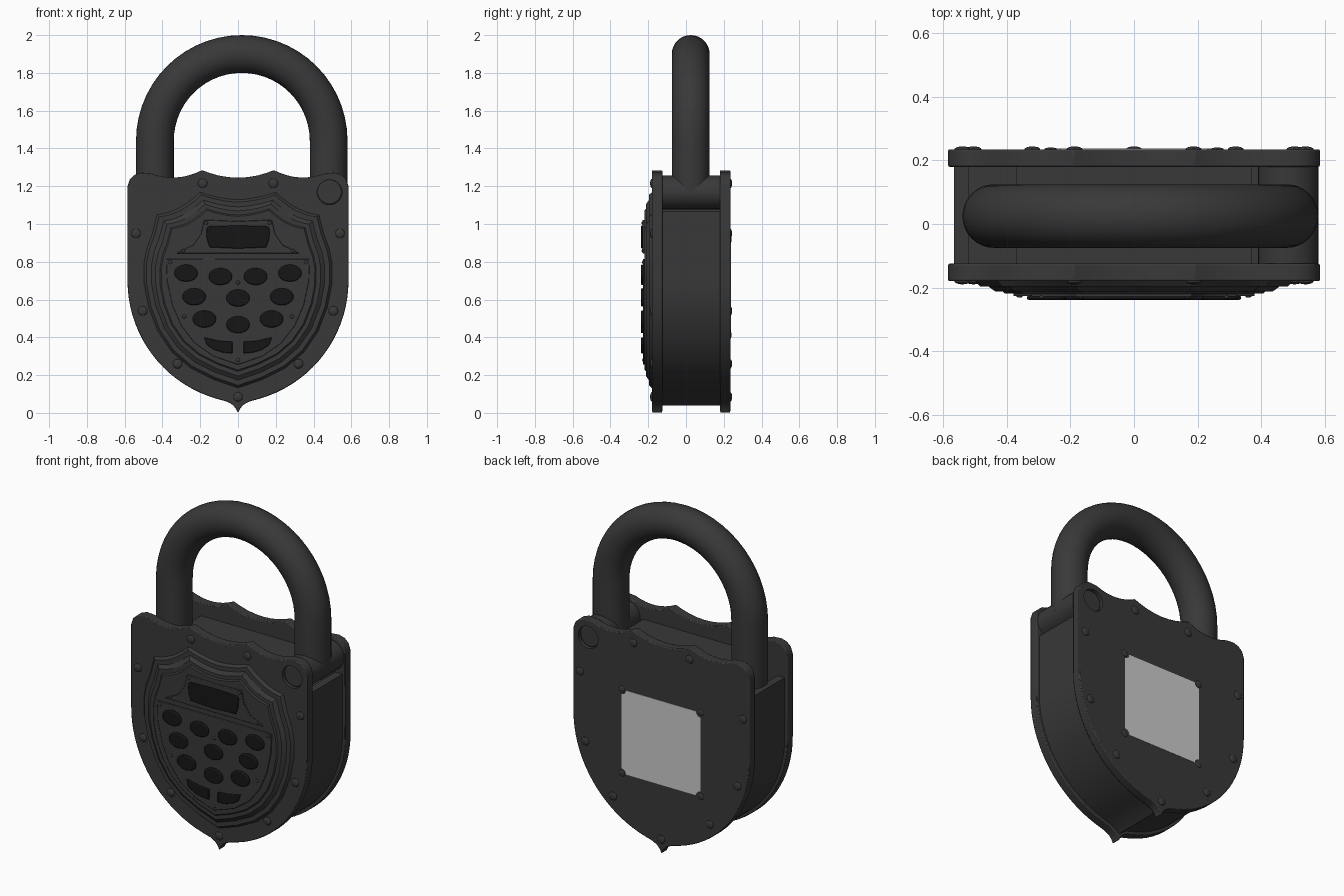
import bpy, bmesh, math
from math import sin, cos, pi, radians
from mathutils import Matrix

if "Cube" in bpy.data.objects:
    bpy.data.objects.remove(bpy.data.objects["Cube"])


def material(name, v):
    m = bpy.data.materials.new(name)
    m.diffuse_color = (v, v, v, 1)
    m.use_nodes = True
    m.node_tree.nodes["Principled BSDF"].inputs["Base Color"].default_value = m.diffuse_color
    return m


DARK = material("dark_metal", 0.04)
BLACK = material("black_plastic", 0.008)


def finish(bm, name, mat):
    bmesh.ops.recalc_face_normals(bm, faces=bm.faces)
    me = bpy.data.meshes.new(name)
    bm.to_mesh(me)
    bm.free()
    ob = bpy.data.objects.new(name, me)
    bpy.context.collection.objects.link(ob)
    if mat:
        me.materials.append(mat)
    return ob


def prism(name, pts, y0, y1, mat=DARK, bevel=0.0, front_scale=1.0, pivot=0.65):
    """Extrude an x/z outline from y0 to y1; the y1 end may be scaled for a sloped edge."""
    bm = bmesh.new()
    a = [bm.verts.new((x, y0, z)) for x, z in pts]
    b = [bm.verts.new((x * front_scale, y1, pivot + (z - pivot) * front_scale)) for x, z in pts]
    bm.faces.new(a)
    bm.faces.new(b[::-1])
    n = len(pts)
    for i in range(n):
        j = (i + 1) % n
        bm.faces.new((a[i], b[i], b[j], a[j]))
    ob = finish(bm, name, mat)
    if bevel:
        mod = ob.modifiers.new("bevel", "BEVEL")
        mod.width = bevel
        mod.segments = 2
        mod.limit_method = 'ANGLE'
        mod.angle_limit = radians(35)
    return ob


def mirrored(half):
    """Right half outline from top centre to bottom centre -> full loop."""
    return half + [(-x, z) for x, z in reversed(half) if x > 1e-5]


def ellipse(cx, cz, rx, rz, n=32):
    return [(cx + rx * cos(2 * pi * i / n), cz + rz * sin(2 * pi * i / n)) for i in range(n)]


def sag(p, q, d, n=8):
    """Curve between p and q that sags downward by d (end point excluded)."""
    return [(p[0] + (q[0] - p[0]) * i / n,
             p[1] + (q[1] - p[1]) * i / n - d * 4 * (i / n) * (1 - i / n)) for i in range(n)]


def flank(r, end, n=18):
    """Curved side running from vertical to the bottom point."""
    return [(-0.065 + r * cos(radians(end) * i / n), 0.7 - r * sin(radians(end) * i / n)) for i in range(n + 1)]


def studs(name, places, y, r, depth):
    bm = bmesh.new()
    for x, z in places:
        bmesh.ops.create_uvsphere(bm, u_segments=16, v_segments=8, radius=1,
                                  matrix=Matrix.Translation((x, y, z)) @ Matrix.Diagonal((r, depth, r, 1)))
    return finish(bm, name, DARK)


def both(pts):
    return [(s * x, z) for x, z in pts for s in ((1, -1) if x else (1,))]


# Front and back shield plates, with round hinge holes
corner = [(0.46 + 0.0, 1.268), (0.51, 1.272), (0.545, 1.262), (0.572, 1.238), (0.585, 1.2)]
plate = mirrored([(0, 1.245), (0.05, 1.248), (0.1, 1.256), (0.15, 1.27)]
                 + sag((0.19, 1.285), (0.46, 1.268), 0.03) + corner + flank(0.65, 74)
                 + [(0.06, 0.06), (0.03, 0.044), (0.012, 0.024), (0, 0)])
HINGE = (0.485, 1.168)
hole = prism("hinge_hole_cutter", ellipse(*HINGE, 0.066, 0.066), -0.4, 0.4)
hole.hide_render = True
hole.hide_viewport = True
hole.display_type = 'WIRE'
for name, y0, y1 in (("front_plate", -0.125, -0.18), ("back_plate", 0.18, 0.235)):
    p = prism(name, plate, y0, y1, bevel=0.005)
    cut = p.modifiers.new("hinge_hole", "BOOLEAN")
    cut.operation = 'DIFFERENCE'
    cut.object = hole
    cut.solver = 'EXACT'

# Body core between the plates, with slots for the shackle legs
core = mirrored([(0, 1.17), (0.37, 1.17), (0.37, 1.0), (0.52, 1.0), (0.52, 1.07), (0.567, 1.07)]
                + flank(0.632, 74) + [(0.05, 0.075), (0, 0.04)])
prism("body_core", core, -0.126, 0.181)

# Hinge barrel and recessed pin
prism("hinge_barrel", ellipse(*HINGE, 0.095, 0.09), -0.124, 0.179)
prism("hinge_pin", ellipse(*HINGE, 0.065, 0.065), -0.165, 0.22, bevel=0.008)

# Shackle: round tube swept along a U path
path = [((-0.44, 1.02), (0, 1))]
for i in range(29):
    t = pi - pi * i / 28
    path.append(((0.02 + 0.46 * cos(t), 1.44 + 0.46 * sin(t)), (sin(t), -cos(t))))
path.append(((0.48, 1.16), (0, -1)))
bm = bmesh.new()
rings = []
for (x, z), (tx, tz) in path:
    ring = []
    for k in range(32):
        a = 2 * pi * k / 32
        ring.append(bm.verts.new((x + 0.1 * cos(a) * -tz, 0.025 + 0.1 * sin(a), z + 0.1 * cos(a) * tx)))
    rings.append(ring)
for r0, r1 in zip(rings, rings[1:]):
    for k in range(32):
        bm.faces.new((r0[k], r0[(k + 1) % 32], r1[(k + 1) % 32], r1[k]))
bm.faces.new(rings[0])
bm.faces.new(rings[-1])
finish(bm, "shackle", DARK)

# Stepped shield relief on the front
shield = mirrored(sag((0, 1.13), (0.2, 1.17), 0.008, 5) + sag((0.2, 1.17), (0.43, 1.05), 0.025, 6)
                  + [(0.43, 1.05), (0.455, 0.95), (0.485, 0.87), (0.5, 0.79), (0.498, 0.68), (0.475, 0.56),
                     (0.425, 0.43), (0.35, 0.32), (0.25, 0.235), (0.13, 0.175), (0, 0.13)])


def scaled(s):
    return [(x * s, 0.65 + (z - 0.65) * s) for x, z in shield]


prism("shield_base", shield, -0.178, -0.196, front_scale=0.97)
prism("shield_step", scaled(0.92), -0.195, -0.212, front_scale=0.95)
prism("shield_panel", scaled(0.83), -0.211, -0.219, front_scale=0.98)

# Keypad plate and display frame
keypad = mirrored([(0, 0.815), (0.38, 0.815), (0.376, 0.7), (0.348, 0.57), (0.3, 0.46),
                   (0.23, 0.37), (0.13, 0.3), (0, 0.255)])
prism("keypad_plate", keypad, -0.218, -0.227, bevel=0.003)
frame = mirrored([(0, 1.015), (0.18, 1.022), (0.195, 0.95), (0.235, 0.89), (0.325, 0.845), (0, 0.845)])
prism("display_frame", frame, -0.218, -0.23, bevel=0.003)
screen = mirrored([(0, 0.992), (0.155, 0.988), (0.168, 0.975), (0.165, 0.92), (0.15, 0.877), (0, 0.87)])
prism("display_screen", screen, -0.228, -0.237, BLACK, bevel=0.004)

# Keypad buttons
keys = both([(0.275, 0.74), (0.093, 0.722), (0.232, 0.615), (0, 0.608), (0.178, 0.497), (0, 0.467)])
for i, (x, z) in enumerate(keys):
    prism(f"button_{i + 1}", ellipse(x, z, 0.062, 0.045), -0.225, -0.239, BLACK, bevel=0.006)
for side, s in (("right", 1), ("left", -1)):
    wedge = [(0.03, 0.377), (0.1, 0.382), (0.18, 0.4), (0.165, 0.36), (0.125, 0.333), (0.08, 0.32), (0.03, 0.315)]
    prism(f"wide_button_{side}", [(s * x, z) for x, z in wedge], -0.225, -0.238, BLACK, bevel=0.004)

# Rivets on both plates and small screws on the panels
rivets = both([(0.187, 1.215), (0.54, 0.95), (0.505, 0.54), (0.32, 0.26), (0, 0.085)])
studs("front_rivets", rivets, -0.18, 0.025, 0.01)
studs("back_rivets", rivets, 0.235, 0.025, 0.009)
studs("panel_screws", both([(0.36, 0.797), (0.285, 0.51), (0, 0.28), (0, 0.69)]), -0.227, 0.01, 0.005)
studs("display_screws", both([(0.168, 1.005), (0.29, 0.858)]), -0.23, 0.009, 0.005)

# Grey battery cover on the back with clipped corners and screws
w, c, zc = 0.262, 0.03, 0.665
cover = []
for sx, sz in ((1, 1), (-1, 1), (-1, -1), (1, -1)):
    arc = [(sx * (w - c * sin(a)), zc + sz * (w - 0.01 - c * cos(a))) for a in (0, pi / 6, pi / 3, pi / 2)]
    cover += arc[::-1] if sx * sz < 0 else arc
cover = cover[::-1]
# order each clipped corner so the loop runs around the square
cover.sort(key=lambda p: math.atan2(p[1] - zc, p[0]))
prism("battery_cover", cover, 0.225, 0.237, None)
studs("cover_screws", [(sx * w, zc + sz * (w - 0.01)) for sx in (1, -1) for sz in (1, -1)], 0.234, 0.021, 0.007)

# Smooth shading with sharp edges kept
bpy.ops.object.select_all(action='DESELECT')
for ob in bpy.context.scene.objects:
    if ob.type == 'MESH' and ob is not hole and ob.name != hole.name:
        ob.select_set(True)
        bpy.context.view_layer.objects.active = ob
bpy.ops.object.shade_smooth_by_angle(angle=radians(32))
